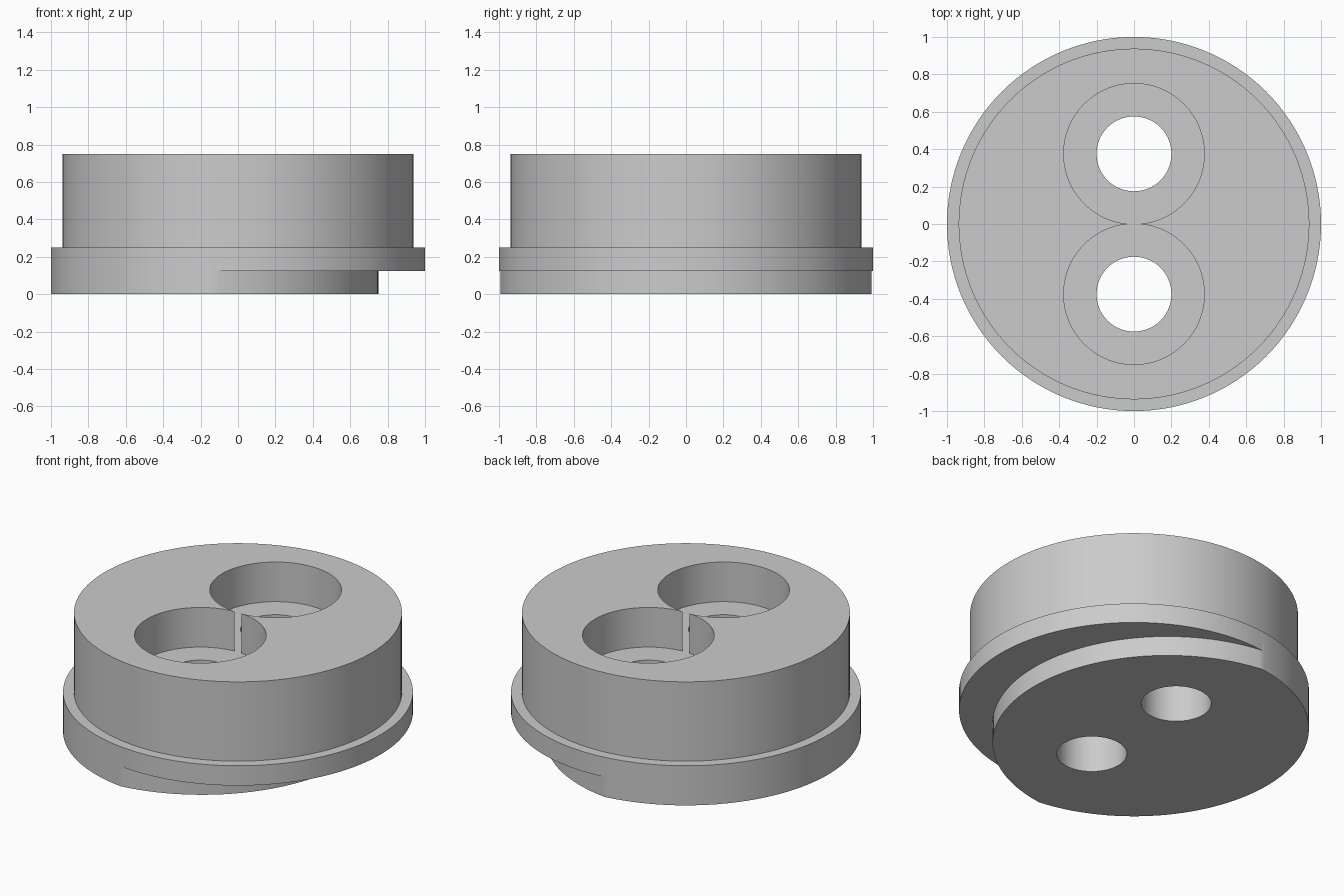
import bpy, bmesh, math

default_cube = bpy.data.objects.get("Cube")
if default_cube:
    bpy.data.objects.remove(default_cube, do_unlink=True)

SEGMENTS = 128
GREY = (0.6, 0.6, 0.6, 1.0)

grey = bpy.data.materials.new("plain grey")
grey.use_nodes = True
grey.diffuse_color = GREY
grey.node_tree.nodes["Principled BSDF"].inputs["Base Color"].default_value = GREY


def lathe(name, profile, x=0.0, y=0.0, closed=False):
    """Revolve (radius, height) points about a vertical axis; open profiles get caps."""
    bm = bmesh.new()
    rings = []
    for r, z in profile:
        rings.append([bm.verts.new((x + r * math.cos(a), y + r * math.sin(a), z))
                      for a in (math.tau * i / SEGMENTS for i in range(SEGMENTS))])
    pairs = list(zip(rings, rings[1:]))
    if closed:
        pairs.append((rings[-1], rings[0]))
    else:
        bm.faces.new(rings[0])
        bm.faces.new(rings[-1])
    for low, high in pairs:
        for i in range(SEGMENTS):
            j = (i + 1) % SEGMENTS
            bm.faces.new((low[i], low[j], high[j], high[i]))
    bmesh.ops.recalc_face_normals(bm, faces=bm.faces)
    mesh = bpy.data.meshes.new(name)
    bm.to_mesh(mesh)
    bm.free()
    mesh.materials.append(grey)
    obj = bpy.data.objects.new(name, mesh)
    bpy.context.collection.objects.link(obj)
    return obj


def cut(target, cutter):
    """Subtract the cutter from the target, then discard it."""
    cutter.hide_render = True
    mod = target.modifiers.new("cut", 'BOOLEAN')
    mod.operation = 'DIFFERENCE'
    mod.solver = 'EXACT'
    mod.object = cutter
    bpy.context.view_layer.objects.active = target
    bpy.ops.object.modifier_apply(modifier=mod.name)
    bpy.data.objects.remove(cutter, do_unlink=True)


# Round body: wide flange below, narrower drum above
body = lathe("flanged_body", [(1, 0), (1, 0.25), (0.9375, 0.25), (0.9375, 0.75)])

# Off-centre step: trim the lowest layer to a disc shifted towards -x
cut(body, lathe("step_cutter", [(1, -0.2), (2.5, -0.2), (2.5, 0.125), (1, 0.125)],
                x=-0.25, closed=True))

# Two counterbored through holes, just meeting in the middle
for side in (-1, 1):
    cut(body, lathe("bore_cutter",
                    [(0.2, -0.2), (0.2, 0.5), (0.376, 0.5), (0.376, 1)],
                    y=side * 0.375))

# Smooth walls with crisp rims
bpy.ops.object.select_all(action='DESELECT')
body.select_set(True)
bpy.context.view_layer.objects.active = body
bpy.ops.object.shade_smooth_by_angle(angle=math.radians(30))
